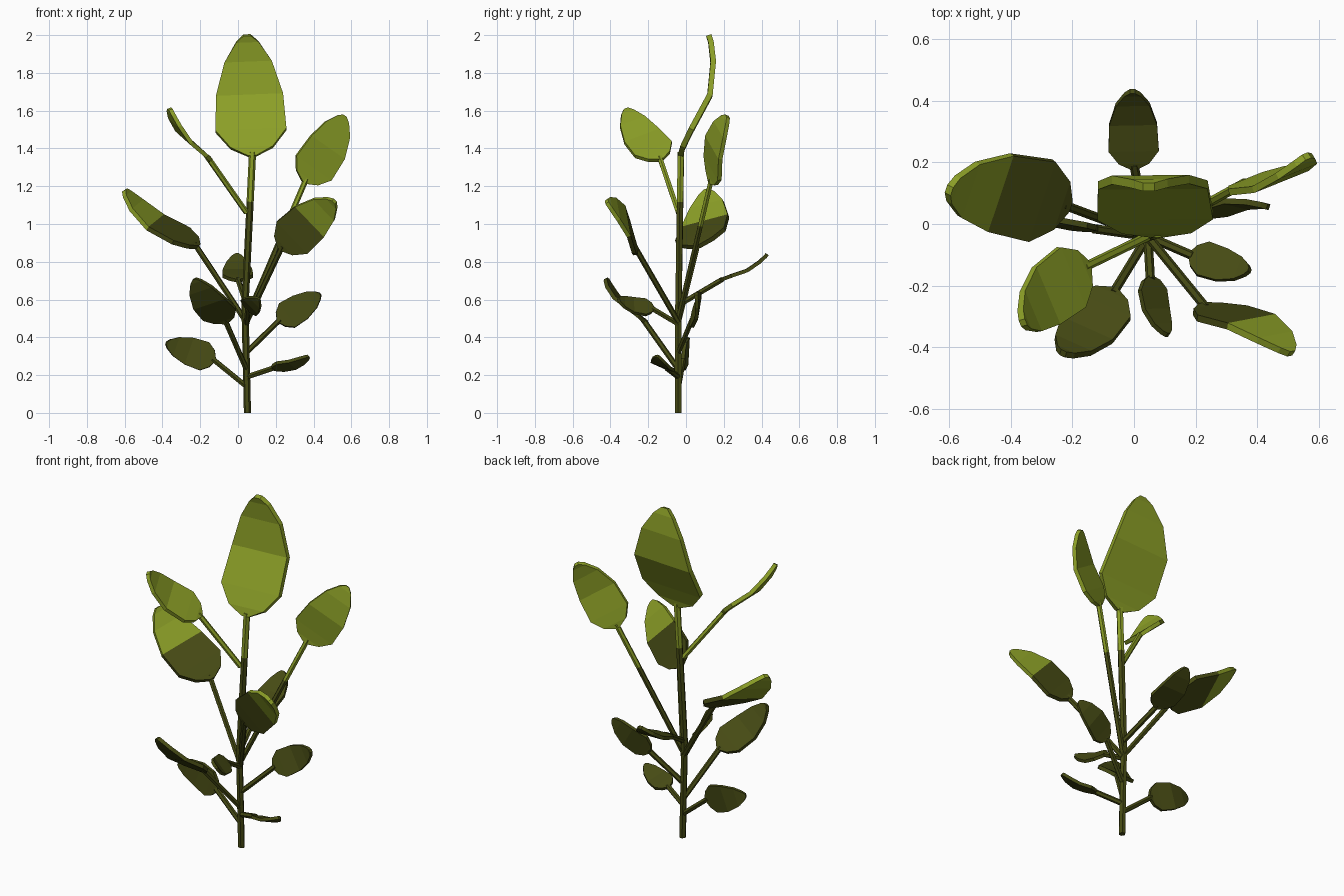
import bpy, bmesh, math
from mathutils import Vector as V

if "Cube" in bpy.data.objects:
    bpy.data.objects.remove(bpy.data.objects["Cube"])


def flat_colour(name, r, g, b):
    m = bpy.data.materials.new(name)
    m.diffuse_color = (r, g, b, 1)
    m.use_nodes = True
    m.node_tree.nodes["Principled BSDF"].inputs["Base Color"].default_value = m.diffuse_color
    return m


DARK = flat_colour("dark olive", 0.062, 0.070, 0.007)
LIGHT = flat_colour("light olive green", 0.26, 0.345, 0.02)
SPLIT = 1.0   # faces above this height are light
UP = V((0, 0, 1))


def finish(bm, name, thickness=0):
    bmesh.ops.recalc_face_normals(bm, faces=bm.faces[:])
    for f in bm.faces:
        f.material_index = int(f.calc_center_median().z > SPLIT)
    me = bpy.data.meshes.new(name)
    bm.to_mesh(me)
    bm.free()
    me.materials.append(DARK)
    me.materials.append(LIGHT)
    ob = bpy.data.objects.new(name, me)
    bpy.context.collection.objects.link(ob)
    if thickness:
        mod = ob.modifiers.new("thickness", 'SOLIDIFY')
        mod.thickness = thickness
        mod.offset = 0


# Six-sided tube through a few points
def stem(name, path, radius, sides=6):
    q = (path[-1] - path[0]).to_track_quat('Z', 'Y')
    bm = bmesh.new()
    rings = []
    for p in path:
        rings.append([bm.verts.new(p + q @ V((radius * math.cos(a), radius * math.sin(a), 0)))
                      for a in (math.tau * j / sides for j in range(sides))])
    for a, b in zip(rings, rings[1:]):
        for j in range(sides):
            k = (j + 1) % sides
            bm.faces.new((a[j], a[k], b[k], b[j]))
    bm.faces.new(rings[0])
    bm.faces.new(rings[-1])
    finish(bm, name)


# Leaf outline: position along the leaf, half width, arch height
OUTLINE = [(0, .12, 0), (.07, .6, .02), (.22, 1, .3), (.53, .95, 1),
           (.8, .67, .7), (.95, .32, .25), (1, .1, 0)]


# Arched leaf from base to tip, rolled about its own length
def leaf(name, base, tip, roll, arch=.08):
    d = tip - base
    side = d.cross(UP).normalized()
    rise = side.cross(d).normalized()
    a = math.radians(roll)
    half = (side * math.cos(a) + rise * math.sin(a)) * d.length * .285
    n = d.cross(half).normalized() * d.length * arch
    bm = bmesh.new()
    rows = []
    for t, w, h in OUTLINE:
        c = base + d * t + n * h
        rows.append((bm.verts.new(c - half * w), bm.verts.new(c + half * w)))
    for a, b in zip(rows, rows[1:]):
        bm.faces.new((a[0], a[1], b[1], b[0]))
    finish(bm, name, 0.012 + 0.025 * d.length)


# Main stem with the large top leaf
root, top = V((.05, -.04, 0)), V((.077, -.027, 1.38))
kink = V((.037, -.04, .56))
stem("main_stem", [root, kink, kink.lerp(top, .68), top], .019)
leaf("top_leaf", V((.075, -.03, 1.36)), V((.048, .12, 2.0)), 10, .12)


# Side branch: near-straight stem from the main stem, ending in a leaf
def branch(name, start_z, base, tip, roll):
    base, tip = V(base), V(tip)
    start = V((.045, -.04, start_z))
    end = base.lerp(tip, .05)
    stem(name + "_stem", [start.lerp(end, i / 6) for i in range(7)], .015)
    leaf(name + "_leaf", base, tip, roll)


branch("upper_left", 1.06, (-.15, -.13, 1.34), (-.36, -.32, 1.61), 27)
branch("upper_right", .5, (.35, .13, 1.22), (.56, .22, 1.57), 91)
branch("front_right", .48, (.22, -.265, .87), (.51, -.42, 1.12), -116)
branch("high_left", .48, (-.21, .06, .88), (-.6, .11, 1.18), 18)
branch("front_left", .23, (-.06, -.215, .48), (-.23, -.42, .71), -23)
branch("low_left", .14, (-.12, -.015, .28), (-.38, -.015, .37), 87)
branch("low_right", .19, (.18, -.1, .235), (.375, -.15, .3), 20)
branch("mid_right", .32, (.21, .03, .485), (.435, .055, .63), -79)
branch("back", .57, (0, .18, .7), (-.005, .43, .84), 0)
branch("front_small", .47, (.05, -.17, .55), (.11, -.36, .605), 47)
